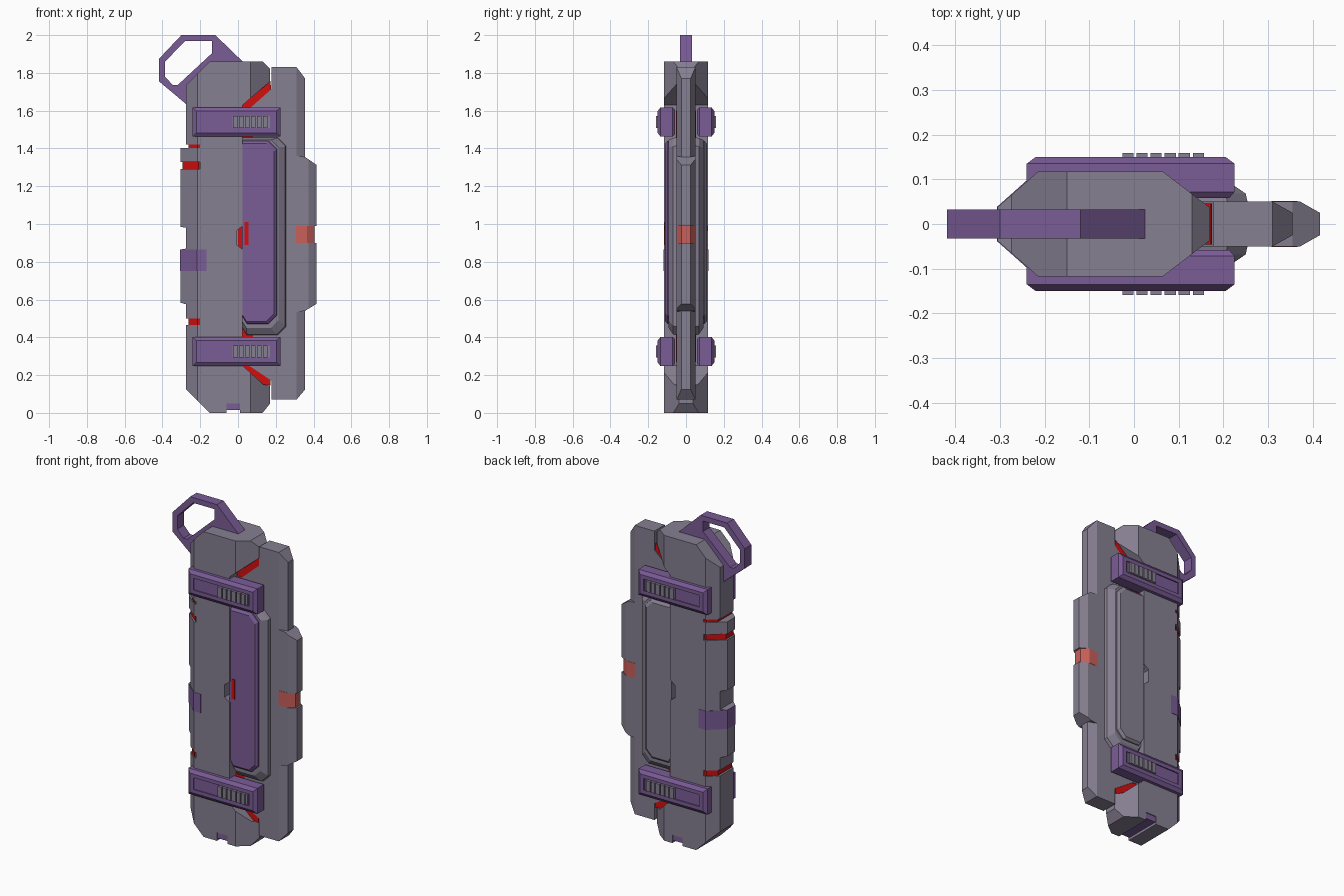
import bpy, bmesh

if "Cube" in bpy.data.objects:
    bpy.data.objects.remove(bpy.data.objects["Cube"])


def material(name, rgb):
    m = bpy.data.materials.new(name)
    m.diffuse_color = (*rgb, 1)
    m.use_nodes = True
    m.node_tree.nodes["Principled BSDF"].inputs["Base Color"].default_value = m.diffuse_color
    return m


GRAY = material("warm gray", (0.24, 0.214, 0.285))
PURPLE = material("purple", (0.195, 0.107, 0.305))
RED = material("glow red", (0.65, 0.005, 0.005))
SALMON = material("faded red", (0.58, 0.115, 0.10))


def loft(name, rings, mat):
    """Skin a list of equal-length point rings and cap both ends."""
    bm = bmesh.new()
    rows = [[bm.verts.new(p) for p in r] for r in rings]
    n = len(rows[0])
    for a, b in zip(rows, rows[1:]):
        for i in range(n):
            j = (i + 1) % n
            bm.faces.new((a[i], a[j], b[j], b[i]))
    bm.faces.new(rows[0])
    bm.faces.new(rows[-1])
    bmesh.ops.recalc_face_normals(bm, faces=bm.faces[:])
    me = bpy.data.meshes.new(name)
    bm.to_mesh(me)
    bm.free()
    me.materials.append(mat)
    ob = bpy.data.objects.new(name, me)
    bpy.context.collection.objects.link(ob)
    return ob


def prism_y(name, xz, y0, y1, mat):
    return loft(name, [[(x, y, z) for x, z in xz] for y in (y0, y1)], mat)


def prism_z(name, xy, z0, z1, mat):
    return loft(name, [[(x, y, z) for x, y in xy] for z in (z0, z1)], mat)


def box(name, x0, x1, y0, y1, z0, z1, mat):
    return prism_z(name, [(x0, y0), (x1, y0), (x1, y1), (x0, y1)], z0, z1, mat)


def intersect(ob, other):
    """Keep only the volume shared by a front outline and a cross-section."""
    mod = ob.modifiers.new("shape", "BOOLEAN")
    mod.operation, mod.solver, mod.object = "INTERSECT", "EXACT", other
    bpy.context.view_layer.objects.active = ob
    bpy.ops.object.modifier_apply(modifier=mod.name)
    bpy.data.objects.remove(other)
    return ob


def mirror_y(half):
    return half + [(x, -y) for x, y in reversed(half)]


def body_section(d=0.0, right=None):
    """Chamfered body cross-section, shrunk by d, optionally cut off at x = right."""
    half = [(-0.305 + d, 0.038), (-0.215 + d * 0.5, 0.117 - d)]
    half += [(0.065, 0.117 - d), (0.172, 0.035)] if right is None else [(right, 0.117 - d)]
    return mirror_y(half)


# main body: front outline with stepped spine, glow slots and diagonal recess
L, B, S = -0.275, -0.33, -0.2
body_outline = [
    (-0.15, 0), (-0.06, 0), (-0.06, 0.05), (0.01, 0.05), (0.01, 0), (0.13, 0),
    (0.17, 0.05), (0.17, 0.145), (0.135, 0.15), (0.025, 0.25),
    (0.025, 0.865), (-0.008, 0.89), (-0.008, 0.965), (0.025, 0.99),
    (0.025, 1.63), (0.17, 1.755), (0.17, 1.82), (0.13, 1.86), (-0.15, 1.86),
    (L, 1.735), (L, 1.42), (S, 1.42), (S, 1.402), (B, 1.402), (B, 1.328),
    (S, 1.328), (S, 1.292), (B, 1.292), (B, 0.99), (L, 0.98), (L, 0.87),
    (B, 0.86), (B, 0.59), (L, 0.575), (L, 0.50), (S, 0.50), (S, 0.465),
    (L, 0.465), (L, 0.125)]
body = prism_y("main_body", body_outline, -0.2, 0.2, GRAY)
intersect(body, prism_z("section", body_section(), -0.1, 2, GRAY))

# red bands in the spine slots, purple spine clip, purple plug under the body
for i, (z0, z1, d) in enumerate([(0.46, 0.505, 0.04), (1.29, 1.33, 0.01), (1.40, 1.425, 0.04)]):
    prism_z(f"spine_glow_{i + 1}", body_section(d, -0.15), z0, z1, RED) if d < 0.02 else \
        prism_z(f"spine_glow_{i + 1}", mirror_y([(-0.263, 0.068), (-0.215, 0.11), (-0.15, 0.11)]), z0, z1, RED)
prism_z("spine_clip", body_section(-0.002, -0.168), 0.75, 0.865, PURPLE)
box("bottom_plug", -0.065, 0.015, -0.112, 0.112, 0.015, 0.06, PURPLE)

# carry ring: outer outline and hole matched point by point
outer = [(-0.30, 2.0), (-0.12, 2.0), (0.025, 1.86), (-0.275, 1.635), (-0.418, 1.755), (-0.418, 1.875)]
hole = [(-0.28, 1.968), (-0.137, 1.968), (-0.137, 1.905), (-0.32, 1.735), (-0.345, 1.735), (-0.386, 1.78),
        (-0.386, 1.86)]
ring = prism_y("carry_ring", outer, -0.032, 0.032, PURPLE)
cut = prism_y("ring_hole", hole, -0.1, 0.1, PURPLE)
m = ring.modifiers.new("hole", "BOOLEAN")
m.operation, m.solver, m.object = "DIFFERENCE", "EXACT", cut
bpy.context.view_layer.objects.active = ring
bpy.ops.object.modifier_apply(modifier=m.name)
bpy.data.objects.remove(cut)

# side rail: flat plate with a chamfered outer edge
rail_outline = [(0.178, 1.83), (0.36, 1.83), (0.36, 0.07), (0.178, 0.07), (0.178, 0.17),
                (0.05, 0.255), (-0.03, 0.255), (-0.03, 1.61), (0.06, 1.61), (0.178, 1.715)]
rail_outline[1:3] = [(0.31, 1.83), (0.356, 1.77), (0.356, 0.125), (0.31, 0.07)]
rail = prism_y("side_rail", rail_outline, -0.2, 0.2, GRAY)
intersect(rail, prism_z("section", mirror_y([(-0.1, 0.05), (0.31, 0.05), (0.355, 0.025)]), -0.1, 2, GRAY))

# grip bulge on the rail, with a faded red band set in its middle
bulge = prism_y("rail_bulge", [(0.31, 1.36), (0.355, 1.355), (0.42, 1.31), (0.42, 0.99), (0.315, 0.99),
                               (0.315, 0.90), (0.42, 0.90), (0.42, 0.58), (0.355, 0.54), (0.31, 0.535)],
                -0.2, 0.2, GRAY)
intersect(bulge, prism_z("section", mirror_y([(0.2, 0.05), (0.372, 0.05), (0.416, 0.025)]), -0.1, 2, GRAY))
prism_z("rail_band", mirror_y([(0.308, 0.0515), (0.365, 0.0515), (0.405, 0.024)]), 0.90, 0.99, SALMON)

# red glow in the diagonal gaps and along the seam
prism_y("upper_gap_glow", [(0.0, 1.61), (0.065, 1.61), (0.175, 1.71), (0.172, 1.757), (0.02, 1.635)],
        -0.046, 0.046, RED)
prism_y("lower_gap_glow", [(0.0, 0.26), (0.05, 0.26), (0.172, 0.175), (0.172, 0.146), (0.135, 0.148), (0.02, 0.25)],
        -0.046, 0.046, RED)
box("seam_glow", 0.0, 0.08, -0.054, 0.054, 0.27, 1.60, RED)
box("seam_light", 0.035, 0.056, -0.113, -0.105, 0.89, 1.01, RED)


def panel(x1, z0, z1, c, y):
    """Panel outline with cut right-hand corners."""
    return [(x, y, z) for x, z in [(0.02, z0 + c), (0.02 + c * 0.6, z0), (x1 - c, z0), (x1, z0 + c),
                                   (x1, z1 - c), (x1 - c, z1), (0.03, z1), (0.02, z1 - 0.005)]]


def clamp_ring(y, d):
    """Clamp outline in x and z about its centre, inset by d."""
    return [(x, y, z) for x, z in [(-0.24 + d, -0.078 + d), (0.225 - d, -0.078 + d),
                                   (0.225 - d, 0.078 - d), (-0.24 + d, 0.078 - d)]]


def slot_ring(y):
    return [(-0.195, y, -0.036), (0.18, y, -0.036), (0.18, y, 0.036), (-0.195, y, 0.036)]


for side, s in (("front", -1), ("back", 1)):
    # raised window frame and its panel (purple in front, gray behind)
    loft(f"{side}_window_frame", [panel(0.255, 0.41, 1.46, 0.045, s * 0.045),
                                  panel(0.25, 0.415, 1.455, 0.045, s * 0.068),
                                  panel(0.215, 0.45, 1.445, 0.04, s * 0.092)], GRAY)
    loft(f"{side}_window_panel", [panel(0.208, 0.47, 1.442, 0.045, s * 0.08),
                                  panel(0.205, 0.472, 1.44, 0.045, s * 0.098),
                                  panel(0.19, 0.485, 1.425, 0.04, s * 0.11)],
         PURPLE if s < 0 else GRAY)
    # clamps with a recessed slot and a ribbed slider
    for place, z in (("lower", 0.325), ("upper", 1.54)):
        rings = [clamp_ring(s * 0.058, 0.012), clamp_ring(s * 0.072, 0), clamp_ring(s * 0.135, 0),
                 clamp_ring(s * 0.15, 0.02), slot_ring(s * 0.15), slot_ring(s * 0.143)]
        clamp = loft(f"{side}_{place}_clamp", rings, PURPLE)
        clamp.location.z = z
        y0, y1 = sorted((s * 0.14, s * 0.15))
        box(f"{side}_{place}_slider", -0.028, 0.17, y0, y1, z - 0.032, z + 0.032, GRAY)
        y0, y1 = sorted((s * 0.145, s * 0.159))
        for i in range(6):
            x = -0.026 + i * 0.0315
            box(f"{side}_{place}_slider_rib_{i + 1}", x, x + 0.025, y0, y1, z - 0.032, z + 0.032, GRAY)
